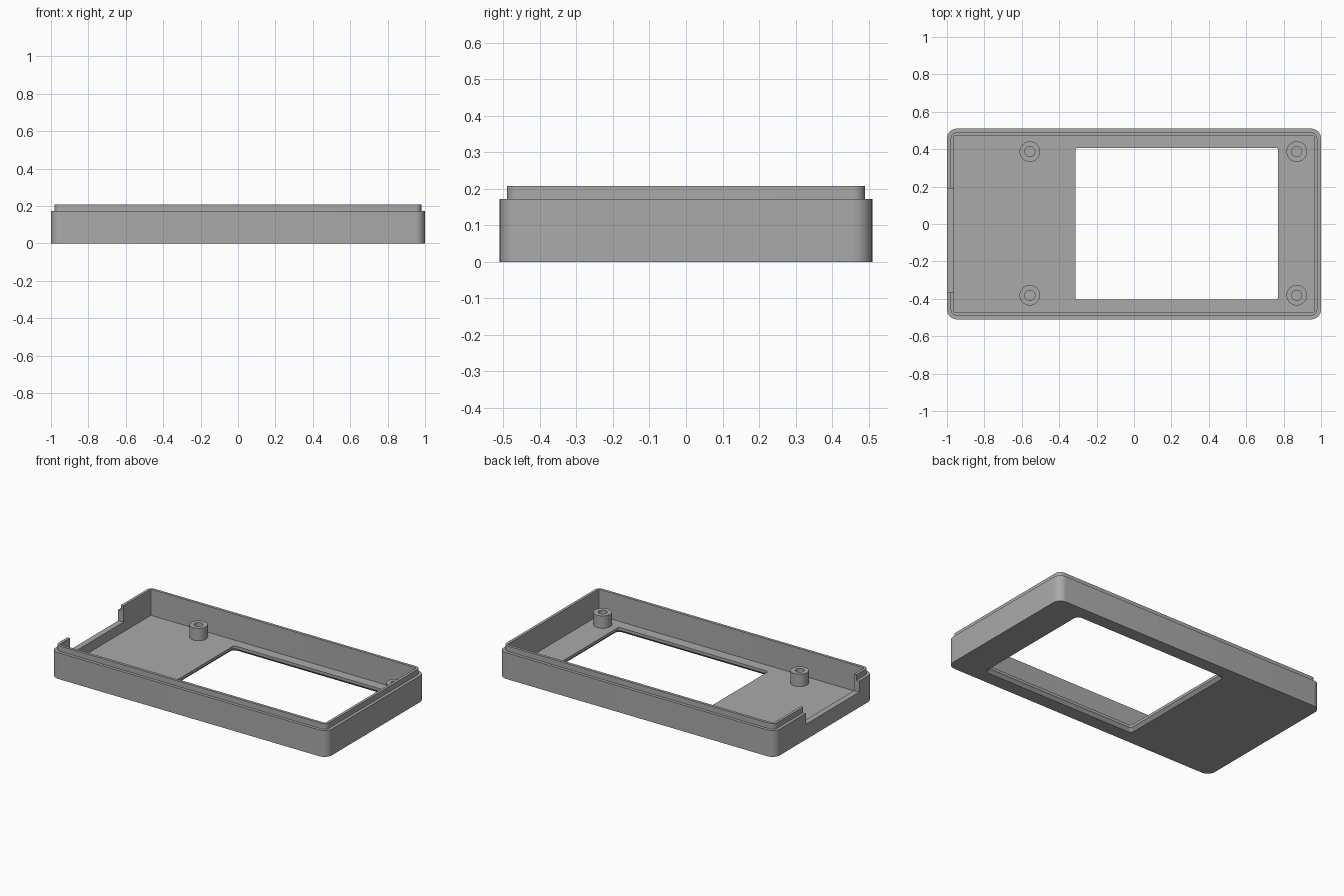
import bpy, bmesh, math
from mathutils import Matrix

if "Cube" in bpy.data.objects:
    bpy.data.objects.remove(bpy.data.objects["Cube"])

grey = bpy.data.materials.new("plastic grey")
grey.use_nodes = True
COLOR = (0.4, 0.4, 0.4, 1)
grey.diffuse_color = COLOR
grey.node_tree.nodes["Principled BSDF"].inputs["Base Color"].default_value = COLOR

FLOOR, RIM, TOP = 0.037, 0.172, 0.208


def finish(name, bm):
    bmesh.ops.recalc_face_normals(bm, faces=bm.faces)
    mesh = bpy.data.meshes.new(name)
    bm.to_mesh(mesh)
    bm.free()
    obj = bpy.data.objects.new(name, mesh)
    bpy.context.collection.objects.link(obj)
    mesh.materials.append(grey)
    return obj


def smooth(obj):
    bpy.ops.object.select_all(action="DESELECT")
    obj.select_set(True)
    bpy.context.view_layer.objects.active = obj
    bpy.ops.object.shade_smooth_by_angle(angle=math.radians(30))


def rounded_loop(bm, hx, hy, r, z, cx=0, cy=0, steps=8):
    """Closed loop of vertices around a rounded rectangle."""
    loop = []
    for i, (sx, sy) in enumerate([(1, 1), (-1, 1), (-1, -1), (1, -1)]):
        for k in range(steps + 1):
            a = math.pi / 2 * (i + k / steps)
            loop.append(bm.verts.new((cx + sx * (hx - r) + r * math.cos(a),
                                      cy + sy * (hy - r) + r * math.sin(a), z)))
    return loop


def bridge(bm, loops):
    """Join each loop to the next, and the last to the first."""
    for a, b in zip(loops, loops[1:] + loops[:1]):
        for i in range(len(a)):
            j = (i + 1) % len(a)
            bm.faces.new((a[i], a[j], b[j], b[i]))


# Case shell: outer wall, stepped lip, floor and bevelled screen window
bm = bmesh.new()
window = dict(cx=0.228, cy=0.002)
bridge(bm, [
    rounded_loop(bm, 0.56, 0.423, 0.03, 0, **window),
    rounded_loop(bm, 1, 0.51, 0.053, 0),
    rounded_loop(bm, 1, 0.51, 0.053, RIM),
    rounded_loop(bm, 0.98, 0.49, 0.033, RIM),
    rounded_loop(bm, 0.98, 0.49, 0.033, TOP),
    rounded_loop(bm, 0.962, 0.472, 0.003, TOP),
    rounded_loop(bm, 0.962, 0.472, 0.003, FLOOR),
    rounded_loop(bm, 0.542, 0.405, 0.012, FLOOR, **window),
    rounded_loop(bm, 0.542, 0.405, 0.012, 0.019, **window),
])
case = finish("case_shell", bm)

# Cable notch in the end wall
bm = bmesh.new()
bmesh.ops.create_cube(bm, size=1, matrix=Matrix.Translation((-1, -0.088, 0.2))
                      @ Matrix.Diagonal((0.16, 0.553, 0.2, 1)))
cutter = finish("notch_cutter", bm)
cutter.hide_render = True
cutter.hide_viewport = True
notch = case.modifiers.new("notch", "BOOLEAN")
notch.operation = "DIFFERENCE"
notch.object = cutter
notch.solver = "EXACT"
bpy.context.view_layer.objects.active = case
bpy.ops.object.modifier_apply(modifier=notch.name)
bpy.data.objects.remove(cutter)
smooth(case)

# Four hollow screw posts
for end, x in (("right", -0.557), ("left", 0.87)):
    for side, y in (("front", -0.381), ("back", 0.387)):
        bm = bmesh.new()
        bridge(bm, [rounded_loop(bm, r, r, r, z, x, y) for r, z in
                    ((0.055, FLOOR - 0.005), (0.055, 0.118),
                     (0.027, 0.118), (0.027, FLOOR - 0.005))])
        bmesh.ops.remove_doubles(bm, verts=bm.verts, dist=0.0001)
        smooth(finish(f"screw_post_{side}_{end}", bm))
